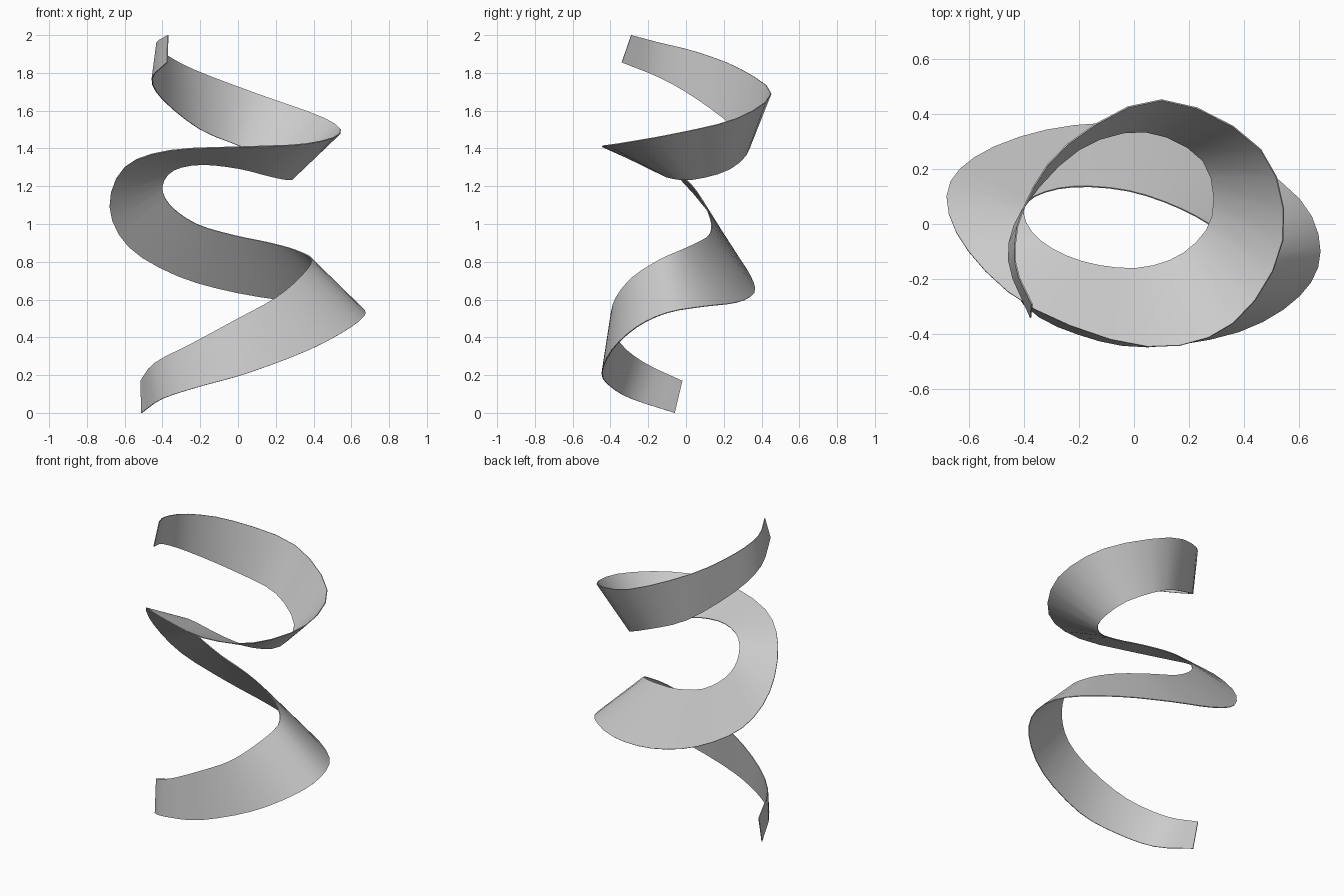
import bpy
import bmesh
from mathutils import Vector

default_cube = bpy.data.objects.get("Cube")
if default_cube:
    bpy.data.objects.remove(default_cube, do_unlink=True)

STEPS = 3            # segments between neighbouring control points
THICKNESS = 0.005

# Edge that starts at the bottom, swings outward and ends on top
outer_edge = [
    (-.51, -.06, 0), (-.4, -.29, .075), (-.2, -.4, .14), (.05, -.445, .21),
    (.38, -.39, .335), (.6, -.26, .455), (.675, -.1, .53), (.6, .09, .563),
    (.34, .27, .585), (0, .36, .635), (-.32, .34, .725), (-.58, .24, .88),
    (-.68, .1, 1.09), (-.6, -.1, 1.3), (-.36, -.31, 1.39), (.05, -.445, 1.41),
    (.36, -.36, 1.425), (.54, -.06, 1.478), (.46, .27, 1.56), (.1, .45, 1.69),
    (-.24, .29, 1.82), (-.4, .06, 1.91), (-.43, -.14, 1.96), (-.37, -.29, 2),
]

# Edge that starts above it, runs inside the coil and ends below
inner_edge = [
    (-.515, -.02, .17), (-.44, -.22, .265), (-.24, -.35, .37), (0, -.395, .5),
    (.2, -.37, .61), (.33, -.28, .72), (.39, -.14, .81), (.31, -.03, .86),
    (.17, .055, .9), (-.02, .12, .94), (-.22, .135, 1), (-.36, .1, 1.1),
    (-.4, .035, 1.2), (-.34, -.06, 1.285), (-.19, -.135, 1.315), (.01, -.16, 1.293),
    (.18, -.105, 1.25), (.285, .03, 1.235), (.25, .23, 1.29), (.04, .335, 1.4),
    (-.2, .27, 1.5), (-.4, .06, 1.66), (-.455, -.13, 1.77), (-.375, -.34, 1.855),
]


def smooth_path(points, steps):
    """Return a Catmull-Rom path that passes through every point."""
    pts = [Vector(p) for p in points]
    # Extend both ends so the first and last spans are curved as well
    pts = [pts[0] * 2 - pts[1]] + pts + [pts[-1] * 2 - pts[-2]]
    path = []
    for a, b, c, d in zip(pts, pts[1:], pts[2:], pts[3:]):
        for i in range(steps):
            t = i / steps
            path.append(b + (c - a) * (t / 2)
                        + (a * 2 - b * 5 + c * 4 - d) * (t * t / 2)
                        + (b * 3 - a - c * 3 + d) * (t ** 3 / 2))
    path.append(pts[-2])
    return path


def make_material(name, colour):
    mat = bpy.data.materials.new(name)
    mat.use_nodes = True
    mat.diffuse_color = colour
    mat.node_tree.nodes["Principled BSDF"].inputs["Base Color"].default_value = colour
    return mat


def make_ribbon(name, edge_a, edge_b, material):
    """Bridge two paths with a strip of quads."""
    bm = bmesh.new()
    rungs = [(bm.verts.new(a), bm.verts.new(b))
             for a, b in zip(smooth_path(edge_a, STEPS), smooth_path(edge_b, STEPS))]
    for (a0, b0), (a1, b1) in zip(rungs, rungs[1:]):
        bm.faces.new((a0, a1, b1, b0))
    mesh = bpy.data.meshes.new(name)
    bm.to_mesh(mesh)
    bm.free()
    mesh.materials.append(material)
    obj = bpy.data.objects.new(name, mesh)
    bpy.context.collection.objects.link(obj)
    return obj


# Twisted spiral ribbon
grey = make_material("light_grey", (.6, .6, .6, 1))
ribbon = make_ribbon("spiral_ribbon", outer_edge, inner_edge, grey)

# Thin sheet thickness, centred on the surface
solid = ribbon.modifiers.new("sheet_thickness", 'SOLIDIFY')
solid.thickness = THICKNESS
solid.offset = 0

# Smooth shading with crisp rims
bpy.ops.object.select_all(action='DESELECT')
ribbon.select_set(True)
bpy.context.view_layer.objects.active = ribbon
bpy.ops.object.modifier_apply(modifier=solid.name)
bpy.ops.object.shade_smooth_by_angle()
